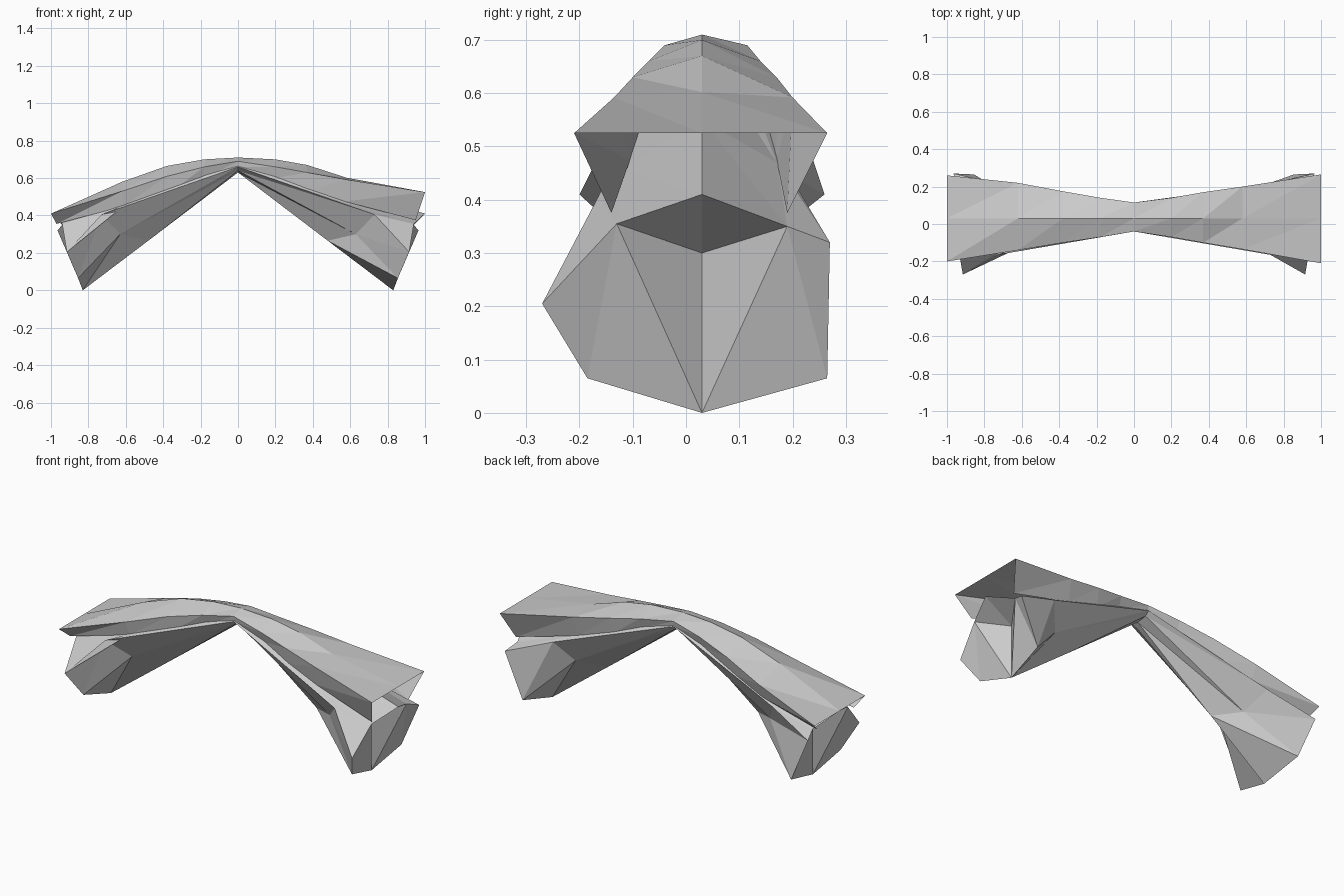
import bpy

if "Cube" in bpy.data.objects:
    bpy.data.objects.remove(bpy.data.objects["Cube"])


def make_mesh(name, rings, closed, hubs=()):
    """Skin a list of equal-length cross-sections with flat faces."""
    n = len(rings[0])
    verts = [p for ring in rings for p in ring]
    faces = []
    for i in range(len(rings) - 1):
        for j in range(n if closed else n - 1):
            k = (j + 1) % n
            a, b, c, d = i*n + j, i*n + k, (i+1)*n + k, (i+1)*n + j
            faces += [(a, b, c), (a, c, d)]
    # end caps: lower fans plus a groove running in to a sunken hub point
    for base, hub in zip((0, (len(rings) - 1) * n), hubs):
        h = len(verts)
        verts.append(hub)
        for tri in ((4, 1, 3), (1, 2, 3), (4, 5, 7), (5, 6, 7)):
            faces.append([base + t for t in tri])
        for a, b in ((4, 7), (7, 0), (0, 1), (1, 4)):
            faces.append((base + a, base + b, h))
    mesh = bpy.data.meshes.new(name)
    mesh.from_pydata(verts, [], faces)
    mesh.update()
    obj = bpy.data.objects.new(name, mesh)
    bpy.context.collection.objects.link(obj)
    bpy.context.view_layer.objects.active = obj
    bpy.ops.object.mode_set(mode='EDIT')
    bpy.ops.mesh.select_all(action='SELECT')
    bpy.ops.mesh.normals_make_consistent(inside=False)
    bpy.ops.object.mode_set(mode='OBJECT')
    return obj


# Faceted arch body with a keel below: centre, middle and end sections
centre = [(0, .03, .69), (0, .09, .68), (0, .115, .66), (0, .09, .64),
          (0, .03, .63), (0, -.01, .64), (0, -.04, .66), (0, -.02, .68)]
middle = [(.55, .03, .55), (.60, .17, .47), (.70, .21, .42), (.62, .12, .30),
          (.48, .03, .265), (.63, -.065, .30), (.73, -.165, .405), (.60, -.12, .46)]
end = [(1, .03, .41), (.94, .19, .35), (.965, .27, .32), (.855, .265, .065),
       (.83, .03, 0), (.855, -.185, .065), (.915, -.27, .205), (.94, -.13, .355)]


def flip(ring):
    return [(-x, y, z) for x, y, z in ring]


make_mesh("arch_body", [flip(end), flip(middle), centre, middle, end], True,
          [(-.83, .03, .30), (.83, .03, .30)])

# Thin upper shell: x, front y, back y, edge z, crown z, then the folded-under hem
shell_rows = [
    (-1.0, -.20, .26, .41, .41, -.97, -.14, .19, .355),
    (-.62, -.14, .22, .53, .58, -.61, -.12, .19, .45),
    (-.38, -.10, .175, .61, .665, -.38, -.085, .15, .51),
    (-.18, -.07, .14, .66, .70, -.18, -.05, .12, .60),
    (0, -.04, .115, .69, .71, 0, -.035, .11, .66),
    (.20, -.07, .14, .66, .70, .20, -.05, .12, .60),
    (.37, -.10, .17, .63, .67, .37, -.08, .15, .53),
    (.58, -.135, .20, .592, .602, .57, -.105, .17, .475),
    (1.0, -.21, .265, .525, .525, .95, -.14, .19, .375),
]
shell = [[(hx, hf, hz), (x, f, ez), (x, .03, cz), (x, b, ez), (hx, hb, hz)]
         for x, f, b, ez, cz, hx, hf, hb, hz in shell_rows]
make_mesh("upper_shell", shell, False)
